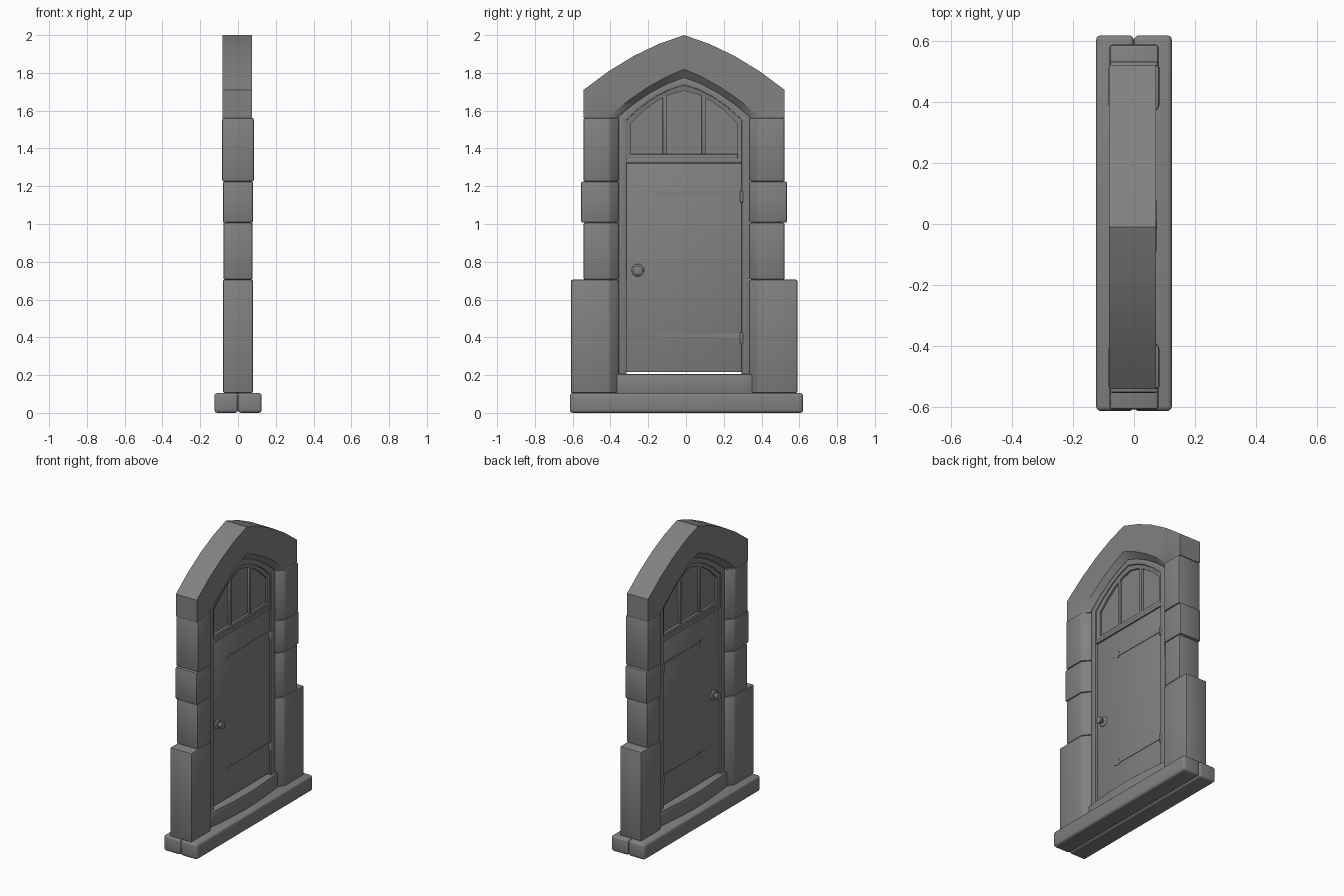
import bpy, bmesh, math
from mathutils import Matrix, Vector

cube = bpy.data.objects.get("Cube")
if cube:
    bpy.data.objects.remove(cube, do_unlink=True)

stone = bpy.data.materials.new("plain_grey")
stone.use_nodes = True
GREY = (0.22, 0.22, 0.22, 1)
stone.diffuse_color = GREY
stone.node_tree.nodes["Principled BSDF"].inputs["Base Color"].default_value = GREY

MID = -0.01  # centre line of the doorway along y


def finish(name, bm, bevel=0, segments=2):
    bmesh.ops.recalc_face_normals(bm, faces=bm.faces)
    if bevel:
        sharp = [e for e in bm.edges if e.calc_face_angle(0) > 0.4]
        bmesh.ops.bevel(bm, geom=sharp, offset=bevel, segments=segments,
                        profile=0.5, affect='EDGES', clamp_overlap=True)
    mesh = bpy.data.meshes.new(name)
    bm.to_mesh(mesh)
    bm.free()
    mesh.materials.append(stone)
    ob = bpy.data.objects.new(name, mesh)
    bpy.context.collection.objects.link(ob)
    bpy.ops.object.select_all(action='DESELECT')
    ob.select_set(True)
    bpy.context.view_layer.objects.active = ob
    bpy.ops.object.shade_smooth_by_angle(angle=math.radians(35))
    return ob


def prism(name, points, offset, bevel=0, segments=2):
    """Extrude a flat outline along an offset vector."""
    bm = bmesh.new()
    face = bm.faces.new([bm.verts.new(p) for p in points])
    out = bmesh.ops.extrude_face_region(bm, geom=[face])
    moved = [v for v in out["geom"] if isinstance(v, bmesh.types.BMVert)]
    bmesh.ops.translate(bm, vec=Vector(offset), verts=moved)
    return finish(name, bm, bevel, segments)


def box(name, x, y, z, bevel=0, segments=2):
    base = [(x[0], y[0], z[0]), (x[1], y[0], z[0]),
            (x[1], y[1], z[0]), (x[0], y[1], z[0])]
    return prism(name, base, (0, 0, z[1] - z[0]), bevel, segments)


def pointed(half, foot, spring, apex, bulge, n=4):
    """Pointed arch outline as (y, z) pairs, foot to foot."""
    side = [(half, foot)]
    for i in range(n):
        t = i / n
        side.append((half * (1 - t), spring + (apex - spring) * t + 4 * bulge * t * (1 - t)))
    left = [(MID - y, z) for y, z in side]
    right = [(MID + y, z) for y, z in reversed(side)]
    return left + [(MID, apex)] + right


def band(name, curves, bevel=0):
    """Skin a closed cross-section made of (x, outline) rails."""
    bm = bmesh.new()
    rails = [[bm.verts.new((x, y, z)) for y, z in pts] for x, pts in curves]
    for a, b in zip(rails, rails[1:] + rails[:1]):
        for i in range(len(a) - 1):
            bm.faces.new((a[i], a[i + 1], b[i + 1], b[i]))
    bm.faces.new([r[0] for r in rails])
    bm.faces.new([r[-1] for r in rails])
    return finish(name, bm, bevel)


# base: two rounded halves meeting along the middle
for side, s in (("left", 1), ("right", -1)):
    box("base_" + side, sorted((0, s * 0.125)), (-0.615, 0.62), (0, 0.105), 0.016, 3)

# bowed door sill
steps = [i / 12 for i in range(13)]
bow = [(0.05 + 0.025 * math.sin(math.pi * t), -0.37 + 0.73 * t, 0.1) for t in steps]
prism("sill", bow + [(-x, y, z) for x, y, z in reversed(bow)], (0, 0, 0.105), 0.008)

# pillars of stacked stones, with splayed inner corners
STONES = [("foot_stone", 0.6, 0.105, 0.705, 0.08),
          ("lower_stone", 0.5325, 0.705, 1.007, 0.078),
          ("middle_stone", 0.545, 1.007, 1.225, 0.08),
          ("upper_stone", 0.5325, 1.225, 1.562, 0.084)]
for label, outer, z0, z1, d in STONES:
    for side, s in (("left", -1), ("right", 1)):
        half = [(d, outer), (d, 0.395), (0.04, 0.345)]
        plan = half + [(-x, y) for x, y in reversed(half)]
        prism(f"{label}_{side}", [(x, MID + s * y, z0) for x, y in plan],
              (0, 0, z1 - z0), 0.009)

# arch stone with splayed opening
outer = pointed(0.5325, 1.562, 1.71, 2.0, 0.035)
splay = pointed(0.395, 1.562, 1.572, 1.82, 0.025)
inner = pointed(0.345, 1.562, 1.572, 1.775, 0.025)
band("arch", [(0.073, outer), (0.073, splay), (0.04, inner),
              (-0.04, inner), (-0.083, splay), (-0.083, outer)])

# door frame
frame_out = pointed(0.347, 0.2, 1.57, 1.777, 0.025)
frame_in = pointed(0.305, 0.2, 1.55, 1.735, 0.03)
band("door_frame", [(0.04, frame_out), (0.04, frame_in),
                    (-0.04, frame_in), (-0.04, frame_out)], 0.004)

# door leaf and the rail above it
box("door_leaf", (-0.027, 0.027), (MID - 0.306, MID + 0.306), (0.216, 1.322), 0.003)
box("transom", (-0.036, 0.036), (MID - 0.306, MID + 0.306), (1.322, 1.347), 0.003)

# window above the door
win_out = pointed(0.306, 1.345, 1.55, 1.737, 0.03)
win_in = pointed(0.28, 1.345, 1.535, 1.705, 0.033)
band("window_frame", [(0.032, win_out), (0.026, win_in),
                      (-0.026, win_in), (-0.032, win_out)])
box("window_bottom_bar", (-0.03, 0.03), (MID - 0.285, MID + 0.285), (1.345, 1.37), 0.004)
prism("window_pane", [(-0.014, y, z) for y, z in win_in], (0.028, 0, 0))
for side, s in (("left", -1), ("right", 1)):
    y = MID + s * 0.103
    box("window_bar_" + side, (-0.027, 0.027), (y - 0.011, y + 0.011), (1.36, 1.69), 0.005)


def turned(name, y, z, x0, x1, r0, r1, s):
    bm = bmesh.new()
    turn = Matrix.Translation((s * (x0 + x1) / 2, y, z)) @ Matrix.Rotation(s * math.pi / 2, 4, 'Y')
    bmesh.ops.create_cone(bm, cap_ends=True, segments=20, radius1=r0, radius2=r1,
                          depth=x1 - x0, matrix=turn)
    return finish(name, bm, 0.003)


# handles and strap hinges on both faces
for face, s in (("front", 1), ("back", -1)):
    turned("knob_plate_" + face, -0.255, 0.755, 0.025, 0.034, 0.034, 0.031, s)
    turned("knob_stem_" + face, -0.255, 0.755, 0.03, 0.05, 0.012, 0.012, s)
    turned("knob_" + face, -0.255, 0.755, 0.046, 0.068, 0.019, 0.025, s)
    for level, z in (("lower", 0.41), ("upper", 1.16)):
        half = [(0.295, 0.014), (-0.11, 0.009), (-0.105, 0.018), (-0.13, 0.016)]
        strap = half + [(-0.167, 0)] + [(y, -h) for y, h in reversed(half)]
        prism(f"hinge_strap_{level}_{face}", [(s * 0.026, y, z + h) for y, h in strap],
              (s * 0.004, 0, 0))
        bm = bmesh.new()
        bmesh.ops.create_cone(bm, cap_ends=True, segments=12, radius1=0.009, radius2=0.009,
                              depth=0.06, matrix=Matrix.Translation((s * 0.036, 0.295, z - 0.015)))
        finish(f"hinge_pin_{level}_{face}", bm, 0.002)
